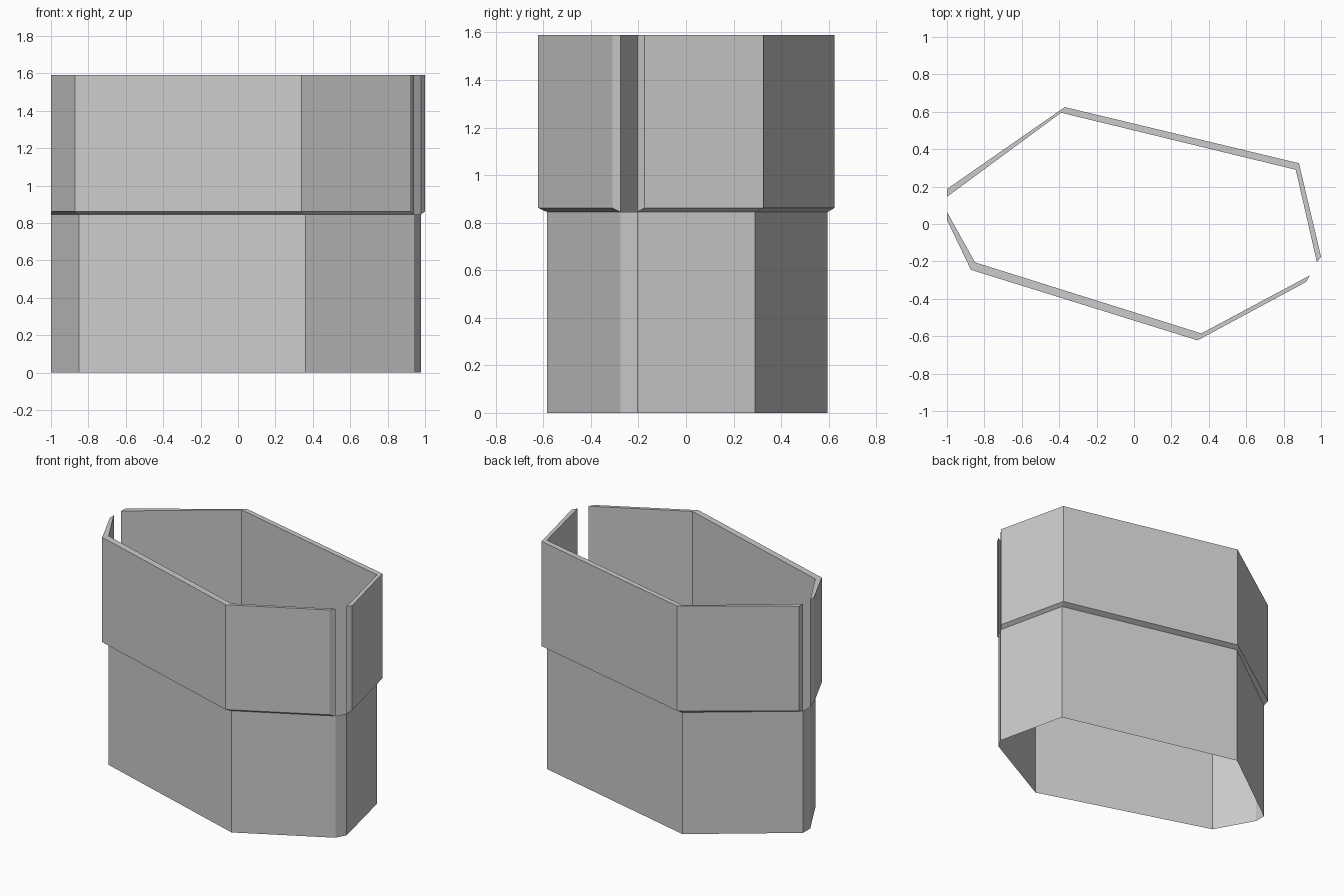
import bpy, bmesh

if "Cube" in bpy.data.objects:
    bpy.data.objects.remove(bpy.data.objects["Cube"])

Z_INNER, Z_OUTER, Z_TOP = 0.845, 0.862, 1.59

# Plan outlines of the two wall runs, each ending at the narrow slots
back_inner = [(-1, 0.145), (-0.39, 0.595), (0.865, 0.29), (0.978, -0.205)]
back_outer = [(-1, 0.187), (-0.37, 0.625), (0.882, 0.325), (1.0, -0.175)]
front_inner = [(0.94, -0.275), (0.36, -0.585), (-0.85, -0.205), (-1, 0.065)]
front_outer = [(0.92, -0.31), (0.34, -0.622), (-0.872, -0.245), (-1, 0.022)]


def finish(name, bm):
    bmesh.ops.recalc_face_normals(bm, faces=bm.faces)
    mesh = bpy.data.meshes.new(name)
    bm.to_mesh(mesh)
    bm.free()
    bpy.context.collection.objects.link(bpy.data.objects.new(name, mesh))


def loft(name, sections, capped):
    """Join matching closed loops; optionally close the two ends."""
    bm = bmesh.new()
    rings = [[bm.verts.new(p) for p in s] for s in sections]
    for a, b in zip(rings, rings[1:]):
        n = len(a)
        for i in range(n):
            j = (i + 1) % n
            bm.faces.new((a[i], a[j], b[j], b[i]))
    if capped:
        bm.faces.new(rings[0])
        bm.faces.new(rings[-1])
    finish(name, bm)


def wall(name, inner, outer):
    loft(name, [[(*i, Z_INNER), (*o, Z_OUTER), (*o, Z_TOP), (*i, Z_TOP)]
                for i, o in zip(inner, outer)], True)


# Lower thin open tube, continuous below the slots
plan = back_inner + front_inner
loft("lower_sleeve", [[(x, y, z) for x, y in plan] for z in (0, Z_INNER)], False)

# Upper thick collar in two halves
wall("back_collar", back_inner, back_outer)
wall("front_collar", front_inner, front_outer)
